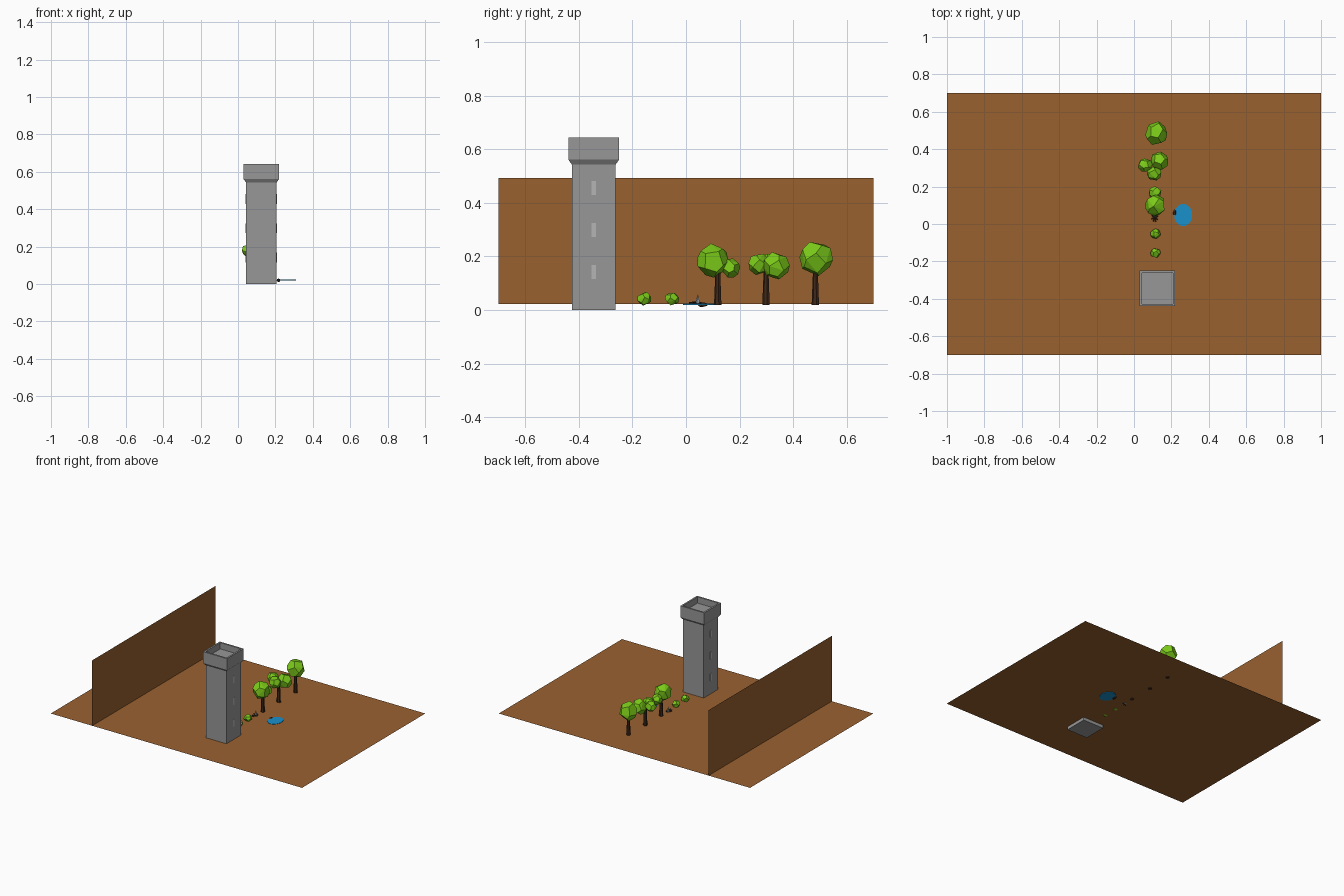
import bpy, bmesh, math, random
from mathutils import Vector, Matrix

if "Cube" in bpy.data.objects:
    bpy.data.objects.remove(bpy.data.objects["Cube"])

random.seed(4)
G = 0.0225  # ground level


def mat(name, r, g, b):
    m = bpy.data.materials.new(name)
    m.diffuse_color = (r, g, b, 1)
    m.use_nodes = True
    m.node_tree.nodes["Principled BSDF"].inputs["Base Color"].default_value = m.diffuse_color
    return m


SOIL = mat("soil", 0.32, 0.12, 0.03)
LEAF = mat("leaf", 0.20, 0.60, 0.01)
BARK = mat("bark", 0.05, 0.022, 0.01)
WATER = mat("water", 0.01, 0.28, 0.60)
STONE = mat("stone", 0.31, 0.31, 0.31)
PALE = mat("pale_stone", 0.46, 0.46, 0.46)


def finish(bm, name, material):
    me = bpy.data.meshes.new(name)
    bm.to_mesh(me)
    bm.free()
    me.materials.append(material)
    ob = bpy.data.objects.new(name, me)
    bpy.context.collection.objects.link(ob)
    return ob


def sheet(name, corners):
    bm = bmesh.new()
    bm.faces.new([bm.verts.new(c) for c in corners])
    return finish(bm, name, SOIL)


def box(name, centre, size, material):
    bm = bmesh.new()
    bmesh.ops.create_cube(bm, size=1, matrix=Matrix.Translation(centre) @ Matrix.Diagonal((*size, 1)))
    return finish(bm, name, material)


def rod(name, a, b, r1, r2, material, sides=7):
    a, b = Vector(a), Vector(b)
    d = b - a
    m = Matrix.Translation((a + b) / 2) @ d.to_track_quat('Z', 'Y').to_matrix().to_4x4()
    bm = bmesh.new()
    bmesh.ops.create_cone(bm, cap_ends=True, segments=sides, radius1=r1, radius2=r2, depth=d.length, matrix=m)
    return finish(bm, name, material)


def clump(name, centre, radii, material=LEAF):
    """Irregular faceted ball: hull of jittered icosahedron face centres."""
    src = bmesh.new()
    bmesh.ops.create_icosphere(src, subdivisions=1, radius=1)
    spin = Matrix.Rotation(random.uniform(0, 6), 3, 'Z') @ Matrix.Rotation(random.uniform(0, 6), 3, 'X')
    pts = [spin @ f.calc_center_median().normalized() for f in src.faces]
    src.free()
    bm = bmesh.new()
    for p in pts:
        p = (p + Vector([random.uniform(-.16, .16) for _ in range(3)])).normalized() * random.uniform(1.0, 1.06)
        bm.verts.new([c + q * r for c, q, r in zip(centre, p, radii)])
    bmesh.ops.convex_hull(bm, input=bm.verts)
    bmesh.ops.dissolve_limit(bm, angle_limit=math.radians(7), verts=bm.verts, edges=bm.edges)
    return finish(bm, name, material)


# ground and upright backdrop
sheet("ground", [(-1, -.7, G), (1, -.7, G), (1, .7, G), (-1, .7, G)])
sheet("back_wall", [(-.67, -.7, G), (-.67, .7, G), (-.67, .7, .493), (-.67, -.7, .493)])

# tower: square rings lofted from base to the sunken roof
TX, TY = 0.1245, -0.344
bm = bmesh.new()
rings = []
for h, z in [(.082, 0), (.082, .543), (.095, .562), (.095, .643), (.083, .643), (.083, .598)]:
    rings.append([bm.verts.new((TX + sx * h, TY + sy * h, z)) for sx, sy in [(-1, -1), (1, -1), (1, 1), (-1, 1)]])
for lo, hi in zip(rings, rings[1:]):
    for i in range(4):
        j = (i + 1) % 4
        bm.faces.new((lo[i], lo[j], hi[j], hi[i]))
bm.faces.new(rings[0][::-1])
bm.faces.new(rings[-1])
finish(bm, "tower", STONE)

# slit windows on both x sides
for side in (-1, 1):
    for k, z in enumerate((.142, .298, .455)):
        box(f"window_{k}_{side}", (TX + side * .082, TY, z), (.004, .018, .052), PALE)

# trees: trunk plus leaf clumps (centre, radii)
trees = [
    (.115, .119, [((.115, .1, .184), (.058, .058, .062)), ((.112, .167, .158), (.035, .034, .037))]),
    (.115, .299, [((.059, .314, .178), (.04, .037, .036)), ((.136, .337, .165), (.048, .05, .052)),
                  ((.107, .27, .172), (.04, .038, .041))]),
    (.12, .483, [((.12, .485, .193), (.058, .064, .064))]),
]
for n, (x, y, clumps) in enumerate(trees):
    rod(f"trunk_{n}", (x, y, .019), (x, y, .16), .0145, .009, BARK)
    for k, (c, r) in enumerate(clumps):
        clump(f"leaves_{n}_{k}", c, r)

# bushes
for n, y in enumerate((-.155, -.052)):
    clump(f"bush_{n}", (.115, y, .042), (.027, .027, .025))

# pond and the lump on its bank
bm = bmesh.new()
bmesh.ops.create_cone(bm, cap_ends=True, segments=14, radius1=1, radius2=1, depth=1,
                      matrix=Matrix.Translation((.263, .048, .0215)) @ Matrix.Diagonal((.049, .06, .006, 1)))
finish(bm, "pond", WATER)
clump("bank_lump", (.217, .062, .02), (.01, .019, .009), BARK)

# small stick pile with a pointed stone
for k in range(4):
    a = k * math.pi / 4 + .3
    d = Vector((math.cos(a) * .018, math.sin(a) * .024, 0))
    c = Vector((.111, .035, .023 + .002 * k))
    rod(f"stick_{k}", c - d, c + d, .0035, .0035, BARK, 5)
rod("pointed_stone", (.111, .044, .022), (.111, .044, .058), .011, .001, STONE, 5)
